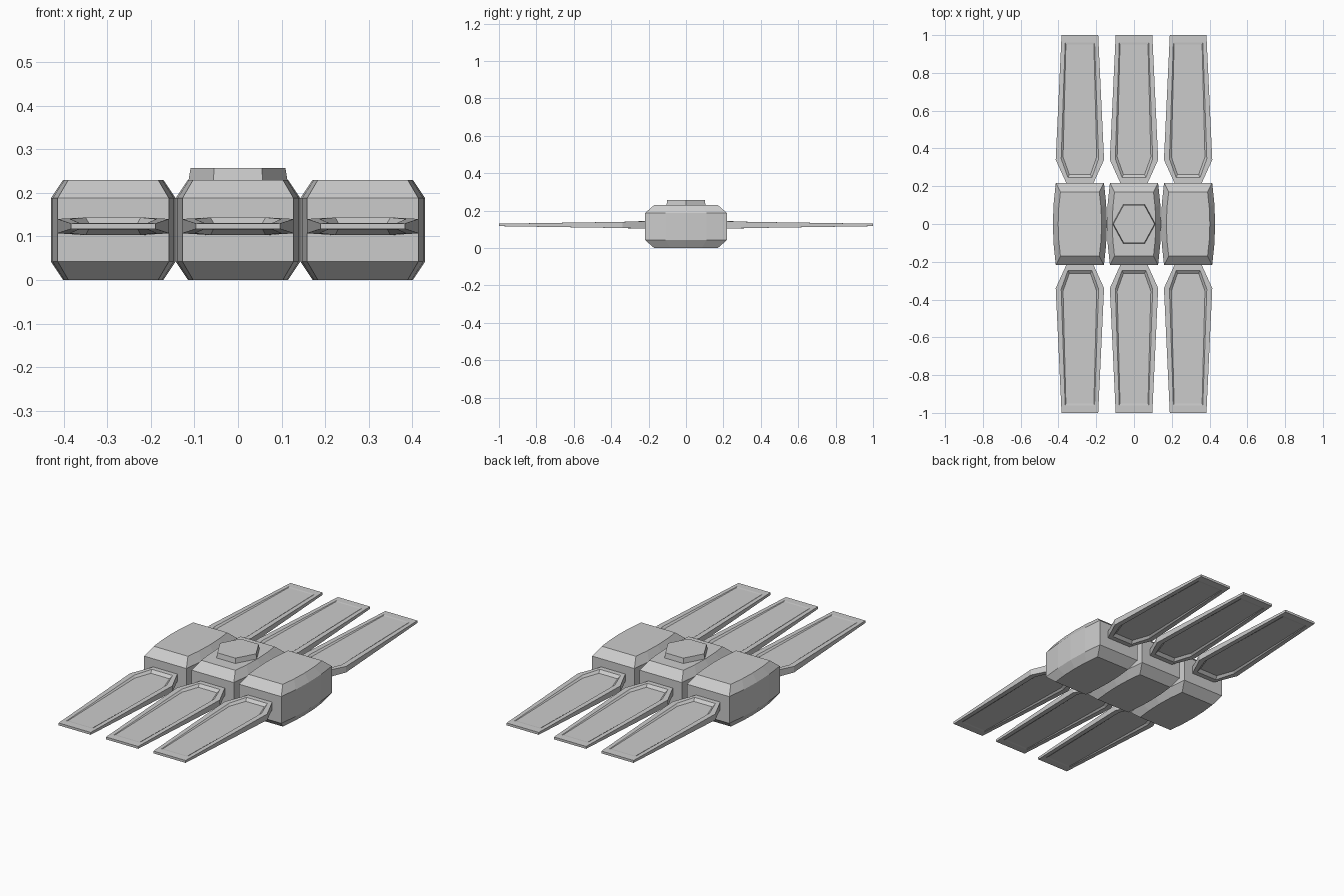
import bpy

if "Cube" in bpy.data.objects:
    bpy.data.objects.remove(bpy.data.objects["Cube"])


def mirror_loop(half):
    """Close a half outline (x, y, z), listed bottom to top, across x = 0."""
    return list(half) + [(-x, y, z) for x, y, z in reversed(half)]


def loft(name, rings, loc):
    """Skin a stack of equal-length rings and cap both ends."""
    n = len(rings[0])
    verts = [v for r in rings for v in r]
    faces = [list(range(n))[::-1], list(range(len(verts) - n, len(verts)))]
    for k in range(len(rings) - 1):
        a, b = k * n, (k + 1) * n
        faces += [[a + i, a + (i + 1) % n, b + (i + 1) % n, b + i] for i in range(n)]
    me = bpy.data.meshes.new(name)
    me.from_pydata(verts, [], faces)
    me.update()
    ob = bpy.data.objects.new(name, me)
    ob.location = loc
    bpy.context.collection.objects.link(ob)
    return ob


def body_ring(corner, quarter, mid, y, z):
    return mirror_loop([(corner, -y, z), (quarter, -y / 2, z), (mid, 0, z),
                        (quarter, y / 2, z), (corner, y, z)])


# half outlines of a panel: (half width, distance from centre, half thickness)
OUTER = [(.07, .212, .020), (.128, .34, .0165), (.097, 1.0, .0065)]
RIM = [(.063, .245, .020), (.099, .345, .0165), (.078, .96, .0072)]
FLOOR = [(.056, .262, .0065), (.089, .355, .0065), (.074, .95, .0060)]


def panel_ring(half, side):
    return mirror_loop([(x, y, side * t) for x, y, t in half])


PANEL = [panel_ring(h, s) for h, s in
         ((FLOOR, -1), (RIM, -1), (OUTER, -1), (OUTER, 1), (RIM, 1), (FLOOR, 1))]

for label, cx in (("left", -.2865), ("middle", 0), ("right", .2865)):
    # chamfered hull module with bulging sides
    small = (.103, .112, .115, .17)
    large = (.1275, .139, .143, .218)
    loft(label + "_hull", [body_ring(*small, 0), body_ring(*large, .042),
                           body_ring(*large, .188), body_ring(*small, .23)], (cx, 0, 0))
    # recessed panels on both ends
    for end, sgn in (("back", 1), ("front", -1)):
        rings = [[(sgn * x, sgn * y, z) for x, y, z in r] for r in PANEL]
        loft(f"{label}_{end}_panel", rings, (cx, 0, .1235))

# hexagonal hatch on the middle hull
bpy.ops.mesh.primitive_cone_add(vertices=6, radius1=.115, radius2=.109, depth=.037,
                                location=(0, 0, .2385), rotation=(0, 0, 1.5707963))
hatch = bpy.context.object
hatch.name = "top_hatch"
hatch.scale.x = 1.06
